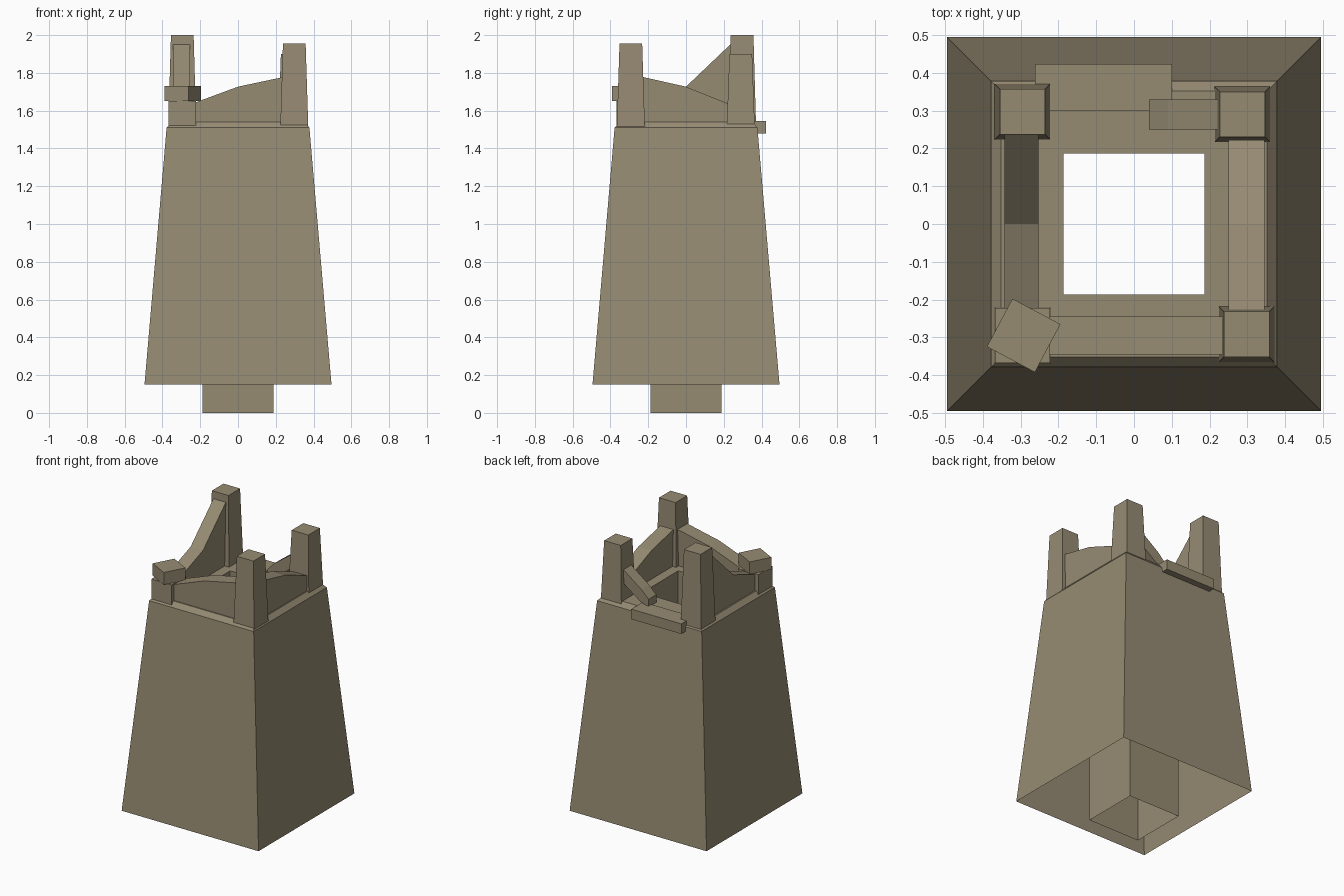
import bpy, bmesh, math

if "Cube" in bpy.data.objects:
    bpy.data.objects.remove(bpy.data.objects["Cube"])

stone = bpy.data.materials.new("weathered stone")
stone.diffuse_color = (0.305, 0.258, 0.171, 1)
stone.use_nodes = True
stone.node_tree.nodes["Principled BSDF"].inputs["Base Color"].default_value = stone.diffuse_color


def finish(name, bm, closed=True):
    if closed:
        bmesh.ops.recalc_face_normals(bm, faces=bm.faces[:])
    me = bpy.data.meshes.new(name)
    bm.to_mesh(me)
    bm.free()
    me.materials.append(stone)
    ob = bpy.data.objects.new(name, me)
    bpy.context.collection.objects.link(ob)
    return ob


def square_loft(name, rings, cx=0, cy=0, rot=0, caps=True):
    """Square rings (half width, z) joined into a skin."""
    bm = bmesh.new()
    loops = []
    for h, z in rings:
        loops.append([bm.verts.new((cx + h * math.sqrt(2) * math.cos(a),
                                    cy + h * math.sqrt(2) * math.sin(a), z))
                      for a in (rot + math.pi / 4 + k * math.pi / 2 for k in range(4))])
    for a, b in zip(loops, loops[1:]):
        for k in range(4):
            n = (k + 1) % 4
            bm.faces.new((a[k], a[n], b[n], b[k]))
    if caps:
        bm.faces.new(loops[0][::-1])
        bm.faces.new(loops[-1])
    return finish(name, bm, caps)


def wall(name, profile, lo, hi, axis):
    """Profile (position along axis, z) extruded sideways from lo to hi."""
    bm = bmesh.new()
    sides = []
    for t in (lo, hi):
        sides.append([bm.verts.new((u, t, z) if axis == "x" else (t, u, z))
                      for u, z in profile])
    n = len(profile)
    for k in range(n):
        j = (k + 1) % n
        bm.faces.new((sides[0][k], sides[0][j], sides[1][j], sides[1][k]))
    bm.faces.new(sides[0])
    bm.faces.new(sides[1][::-1])
    return finish(name, bm)


# Tapered tower skin, bevelled rim and square shaft, open underneath
square_loft("tower_body", [(0.495, 0.15), (0.378, 1.51), (0.352, 1.54),
                           (0.187, 1.54), (0.187, 0.0)], caps=False)

# Corner posts of different heights
for name, x, y, top in (("back_left_post", -0.295, 0.297, 2.0),
                        ("front_right_post", 0.298, -0.292, 1.955),
                        ("back_right_post", 0.287, 0.29, 1.9)):
    square_loft(name, [(0.074, 1.515), (0.06, top)], x, y)

# Broken post and its loose, twisted cap stone
square_loft("front_left_post", [(0.074, 1.515), (0.073, 1.65)], -0.295, -0.295)
square_loft("loose_block", [(0.072, 1.65), (0.072, 1.73)], -0.292, -0.295,
            math.radians(-28))

# Crumbling parapet walls
wall("front_wall", [(-0.24, 1.53), (0.25, 1.53), (0.25, 1.78), (0, 1.727), (-0.24, 1.638)],
     -0.345, -0.245, "x")
wall("right_wall", [(-0.25, 1.53), (0.24, 1.53), (0.24, 1.63), (0, 1.727), (-0.25, 1.783)],
     0.25, 0.345, "y")
wall("left_wall", [(-0.24, 1.53), (0.25, 1.53), (0.25, 1.965), (0, 1.727), (-0.24, 1.638)],
     -0.343, -0.253, "y")

# Broken remains of the back wall: hanging stub and fallen plank
wall("back_wall_stub", [(0.24, 1.75), (0.09, 1.64), (0.04, 1.59), (0.04, 1.54),
                        (0.10, 1.56), (0.24, 1.66)], 0.25, 0.33, "x")
wall("fallen_plank", [(-0.262, 1.48), (0.10, 1.48), (0.10, 1.546), (-0.262, 1.546)],
     0.30, 0.423, "x")
